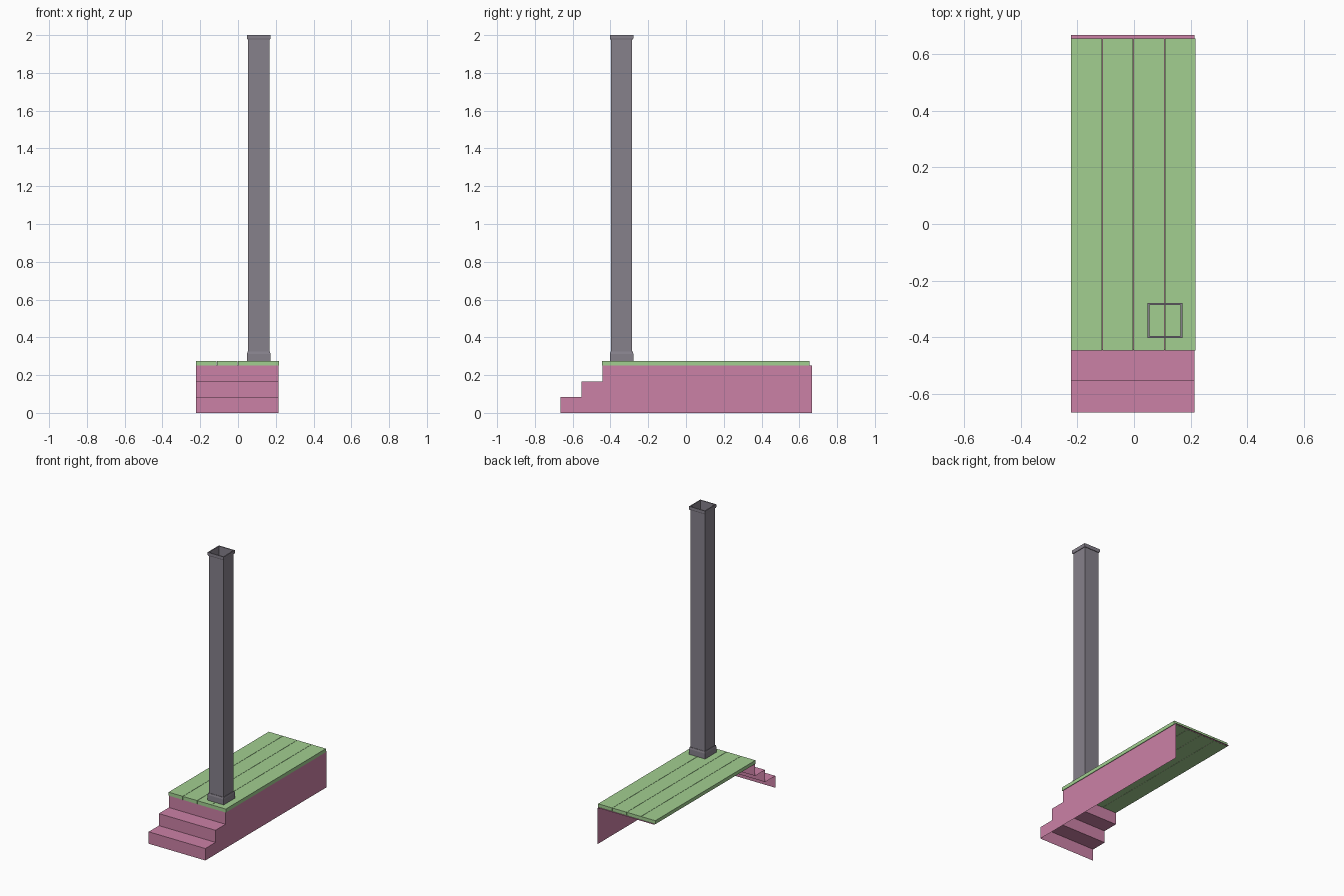
import bpy

if "Cube" in bpy.data.objects:
    bpy.data.objects.remove(bpy.data.objects["Cube"])


def material(name, rgb):
    m = bpy.data.materials.new(name)
    m.diffuse_color = (*rgb, 1)
    m.use_nodes = True
    m.node_tree.nodes["Principled BSDF"].inputs["Base Color"].default_value = m.diffuse_color
    return m


PINK = material("pink", (0.60, 0.22, 0.38))
GREEN = material("green", (0.36, 0.62, 0.28))
GREY = material("grey", (0.24, 0.22, 0.26))


def make(name, verts, faces, mat):
    me = bpy.data.meshes.new(name)
    me.from_pydata(verts, [], faces)
    me.materials.append(mat)
    ob = bpy.data.objects.new(name, me)
    bpy.context.collection.objects.link(ob)
    return ob


def box(name, x0, x1, y0, y1, z0, z1, mat):
    v = [(x, y, z) for z in (z0, z1) for x, y in ((x0, y0), (x1, y0), (x1, y1), (x0, y1))]
    f = [(3, 2, 1, 0), (4, 5, 6, 7)] + [(i, (i + 1) % 4, (i + 1) % 4 + 4, i + 4) for i in range(4)]
    return make(name, v, f, mat)


def square_loft(name, cx, cy, profile, mat):
    """Skin square rings given as (half width, z); ends stay open."""
    v, f = [], []
    for h, z in profile:
        v += [(cx + sx * h, cy + sy * h, z) for sx, sy in ((-1, -1), (1, -1), (1, 1), (-1, 1))]
    for r in range(len(profile) - 1):
        for i in range(4):
            a, b = r * 4 + i, r * 4 + (i + 1) % 4
            f.append((a, b, b + 4, a + 4))
    return make(name, v, f, mat)


# stepped base: open shell with steps, top and right wall only
XL, XR = -0.222, 0.214
steps = [(-0.665, 0), (-0.665, 0.083), (-0.553, 0.083), (-0.553, 0.167),
         (-0.443, 0.167), (-0.443, 0.2515), (0.667, 0.2515)]
n = len(steps)
verts = [(XL, y, z) for y, z in steps] + [(XR, y, z) for y, z in steps]
faces = [(i, i + n, i + n + 1, i + 1) for i in range(n - 1)]
verts.append((XR, 0.667, 0))
faces.append((2 * n,) + tuple(range(2 * n - 1, n - 1, -1)))
make("stepped_base", verts, faces, PINK)

# deck planks
W, GAP = 0.1105, 0.002
for i in range(4):
    x = -0.222 + i * W
    box(f"deck_plank_{i + 1}", x, x + W - GAP, -0.446, 0.655, 0.2505, 0.275, GREEN)

# hollow square post with collars
PX, PY = 0.11, -0.341
square_loft("post_shaft", PX, PY, [(0.056, 0.275), (0.056, 1.995)], GREY)
square_loft("post_base_collar", PX, PY,
            [(0.062, 0.275), (0.062, 0.312), (0.059, 0.325), (0.056, 0.325)], GREY)
square_loft("post_top_collar", PX, PY,
            [(0.056, 1.976), (0.060, 1.976), (0.062, 1.982), (0.062, 2.0),
             (0.055, 2.0), (0.055, 1.982)], GREY)
